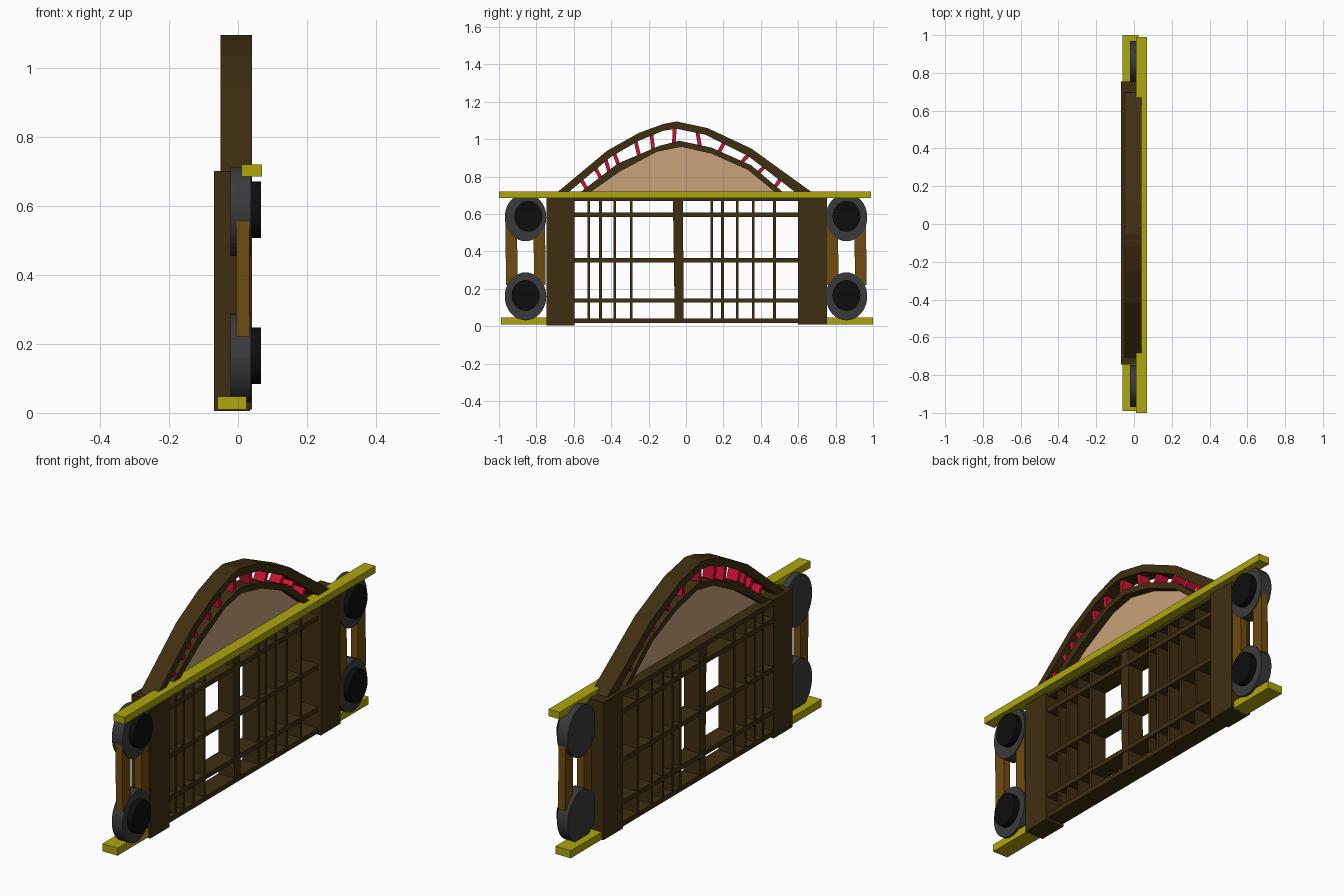
import bpy, bmesh
from mathutils import Vector

cube = bpy.data.objects.get("Cube")
if cube:
    bpy.data.objects.remove(cube, do_unlink=True)


def material(name, hex_code):
    srgb = [int(hex_code[i:i + 2], 16) / 255 for i in (0, 2, 4)]
    lin = [c / 12.92 if c < 0.04045 else ((c + 0.055) / 1.055) ** 2.4 for c in srgb]
    m = bpy.data.materials.new(name)
    m.use_nodes = True
    m.diffuse_color = (*lin, 1)
    m.node_tree.nodes["Principled BSDF"].inputs["Base Color"].default_value = (*lin, 1)
    return m


wood = material("dark wood", "3f2e11")
strut_wood = material("amber wood", "704c10")
yellow = material("yellow", "aea60e")
rubber = material("grey rubber", "3a3a3c")
black = material("black", "0d0d0d")
red = material("red", "cc1236")
tan = material("tan", "c8a27a")


def slab(name, outline, x0, x1, mat):
    """Extrude a (y, z) outline from x0 to x1."""
    bm = bmesh.new()
    face = bm.faces.new([bm.verts.new((x0, y, z)) for y, z in outline])
    new = bmesh.ops.extrude_face_region(bm, geom=[face])["geom"]
    bmesh.ops.translate(bm, vec=(x1 - x0, 0, 0),
                        verts=[v for v in new if isinstance(v, bmesh.types.BMVert)])
    bmesh.ops.recalc_face_normals(bm, faces=bm.faces)
    mesh = bpy.data.meshes.new(name)
    bm.to_mesh(mesh)
    bm.free()
    mesh.materials.append(mat)
    obj = bpy.data.objects.new(name, mesh)
    bpy.context.collection.objects.link(obj)
    return obj


def box(name, x0, x1, y0, y1, z0, z1, mat):
    return slab(name, [(y0, z0), (y1, z0), (y1, z1), (y0, z1)], x0, x1, mat)


def disc(name, x0, x1, y, z, ry, rz, mat):
    bpy.ops.mesh.primitive_cylinder_add(vertices=40, radius=1, depth=1,
                                        location=((x0 + x1) / 2, y, z),
                                        rotation=(0, 1.5708, 0))
    obj = bpy.context.object
    obj.name = name
    obj.scale = (rz, ry, x1 - x0)
    obj.data.materials.append(mat)


def bar(name, a, b, width, x0, x1, mat):
    """Straight bar between two (y, z) points."""
    a, b = Vector(a), Vector(b)
    side = (b - a).orthogonal().normalized() * width / 2
    return slab(name, [a - side, a + side, b + side, b - side], x0, x1, mat)


# Posts and yellow beams
box("front_post", -0.07, 0.035, -0.745, -0.595, 0.005, 0.7, wood)
box("back_post", -0.07, 0.04, 0.60, 0.755, 0.01, 0.7, wood)
box("top_beam", 0.01, 0.07, -1.0, 0.99, 0.685, 0.72, yellow)
box("front_foot", -0.06, 0.025, -0.99, -0.74, 0.01, 0.048, yellow)
box("back_foot", -0.06, 0.025, 0.745, 1.0, 0.01, 0.048, yellow)

# Lattice
for i, z in enumerate((0.03, 0.138, 0.352, 0.596, 0.683)):
    box(f"lattice_rail_{i}", -0.068, 0.025, -0.597, 0.605, z - 0.012, z + 0.012, wood)
for i, y in enumerate((-0.52, -0.457, -0.38, -0.292, 0.137, 0.195, 0.273, 0.36, 0.473)):
    box(f"lattice_slat_{i}", -0.065, 0.02, y - 0.007, y + 0.007, 0.03, 0.685, wood)
slab("lattice_centre", [(-0.06, 0.03), (-0.013, 0.03), (-0.016, 0.685), (-0.07, 0.685)],
     -0.065, 0.022, wood)

# Wheels with hubs, and the struts between them
for label, y in (("front", -0.858), ("back", 0.858)):
    for level, z in (("lower", 0.16), ("upper", 0.583)):
        disc(f"{label}_{level}_wheel", -0.022, 0.038, y, z, 0.111, 0.128, rubber)
        disc(f"{label}_{level}_hub", 0.036, 0.067, y + (0.015 if y < 0 and z > 0.5 else 0),
             z + 0.005, 0.074, 0.082, black)
    for i, d in enumerate((-0.073, 0.077)):
        bar(f"{label}_strut_{i}", (y + d, 0.22), (y + d - 0.004, 0.56),
            0.062, -0.004, 0.034, strut_wood)

# Arches: outer and inner edges as (y, z), front to back
outer_top = [(-0.72, 0.69), (-0.42, 0.94), (-0.25, 1.035), (-0.12, 1.082), (-0.05, 1.095),
             (0.115, 1.06), (0.35, 0.95), (0.71, 0.69)]
outer_under = [(-0.66, 0.69), (-0.4, 0.907), (-0.25, 0.993), (-0.12, 1.046), (-0.05, 1.056),
               (0.105, 1.024), (0.33, 0.912), (0.62, 0.69)]
inner_top = [(-0.60, 0.69), (-0.365, 0.87), (-0.14, 0.966), (-0.035, 0.992),
             (0.137, 0.955), (0.35, 0.86), (0.55, 0.69)]
inner_under = [(-0.55, 0.69), (-0.355, 0.827), (-0.155, 0.934), (-0.025, 0.96),
               (0.137, 0.923), (0.33, 0.837), (0.51, 0.69)]
slab("outer_arch", outer_top + outer_under[::-1], -0.05, 0.04, wood)
slab("inner_arch", inner_top + inner_under[::-1], -0.045, 0.035, wood)
slab("arch_panel", inner_under, -0.015, -0.005, tan)


def height(profile, y):
    for (y0, z0), (y1, z1) in zip(profile, profile[1:]):
        if y0 <= y <= y1:
            return z0 + (z1 - z0) * (y - y0) / (y1 - y0)


# Red spokes joining the two arches
spokes = ((-0.53, -0.56), (-0.455, -0.485), (-0.41, -0.43), (-0.36, -0.385),
          (-0.25, -0.27), (-0.175, -0.185), (-0.065, -0.06), (0.075, 0.06),
          (0.175, 0.205), (0.295, 0.335), (0.385, 0.42), (0.475, 0.505))
for i, (low, high) in enumerate(spokes):
    bar(f"spoke_{i}", (low, height(inner_top, low) - 0.01),
        (high, height(outer_under, high) + 0.01), 0.02, -0.035, 0.025, red)
